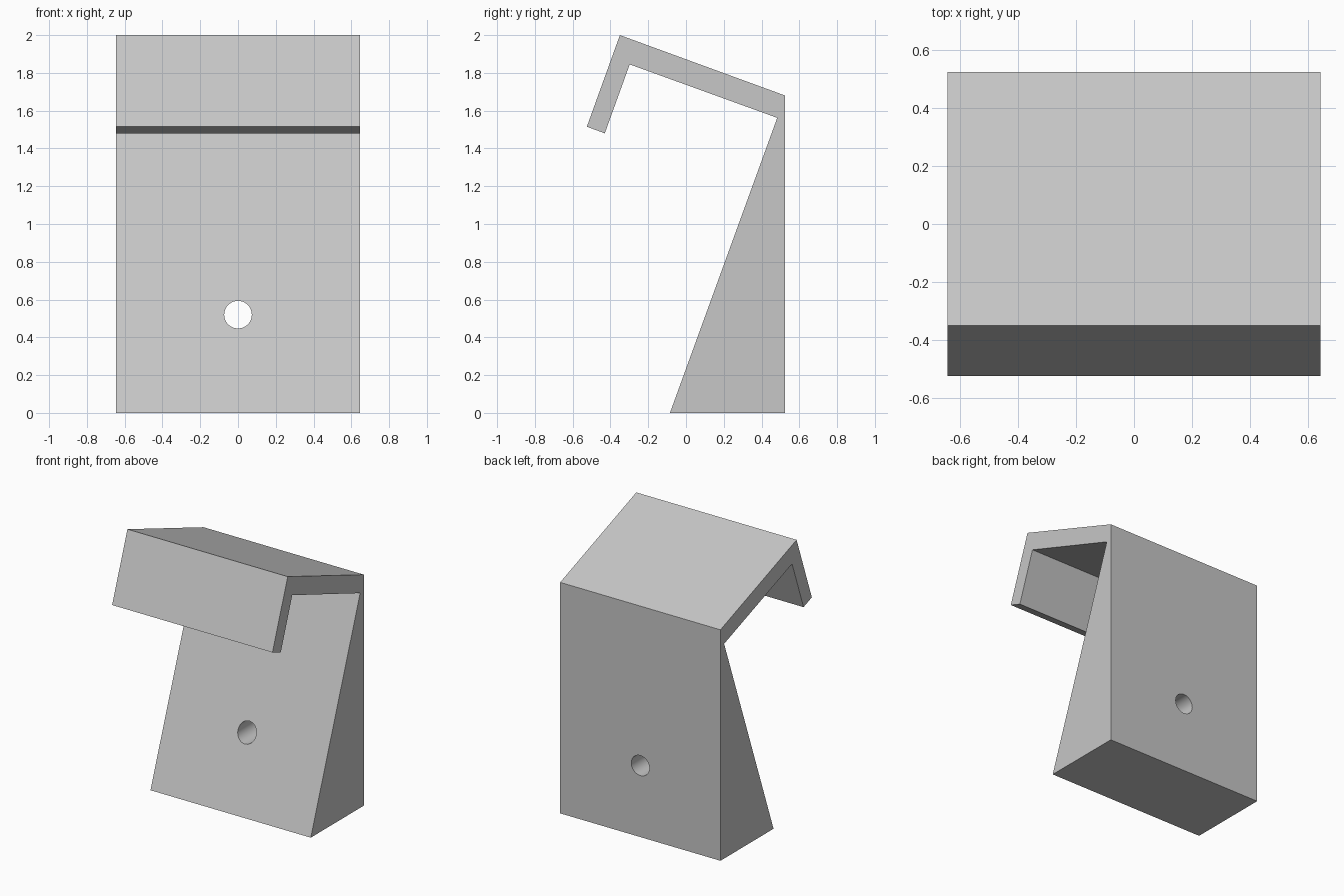
import bpy
import bmesh
import math

cube = bpy.data.objects.get("Cube")
if cube:
    bpy.data.objects.remove(cube, do_unlink=True)

# Single plain grey finish
grey = bpy.data.materials.new("light_grey")
grey.use_nodes = True
colour = (0.57, 0.57, 0.57, 1)
grey.diffuse_color = colour
grey.node_tree.nodes["Principled BSDF"].inputs["Base Color"].default_value = colour

# Side profile (y, z): wedge back, sloping roof and hooked front lip
WIDTH = 1.29
profile = [(-0.085, 0), (0.525, 0), (0.525, 1.68), (-0.35, 2.0),
           (-0.525, 1.515), (-0.43, 1.48), (-0.298, 1.845), (0.483, 1.562)]

bm = bmesh.new()
side = bm.faces.new([bm.verts.new((-WIDTH / 2, y, z)) for y, z in profile])
extruded = bmesh.ops.extrude_face_region(bm, geom=[side])["geom"]
moved = [v for v in extruded if isinstance(v, bmesh.types.BMVert)]
bmesh.ops.translate(bm, verts=moved, vec=(WIDTH, 0, 0))
bmesh.ops.recalc_face_normals(bm, faces=bm.faces)
mesh = bpy.data.meshes.new("hook_bracket")
bm.to_mesh(mesh)
bm.free()
mesh.materials.append(grey)
bracket = bpy.data.objects.new("hook_bracket", mesh)
bpy.context.collection.objects.link(bracket)

# Horizontal screw hole through the wedge
bpy.ops.mesh.primitive_cylinder_add(vertices=48, radius=0.073, depth=2,
                                    location=(0, 0.2, 0.52),
                                    rotation=(math.pi / 2, 0, 0))
cutter = bpy.context.object
cutter.name = "screw_hole_cutter"
cutter.hide_render = True
cutter.data.materials.append(grey)

hole = bracket.modifiers.new("screw_hole", "BOOLEAN")
hole.operation = "DIFFERENCE"
hole.solver = "EXACT"
hole.object = cutter

bpy.ops.object.select_all(action="DESELECT")
bracket.select_set(True)
bpy.context.view_layer.objects.active = bracket
bpy.ops.object.modifier_apply(modifier=hole.name)
bpy.data.objects.remove(cutter, do_unlink=True)
bpy.ops.object.shade_smooth_by_angle(angle=math.radians(20))
